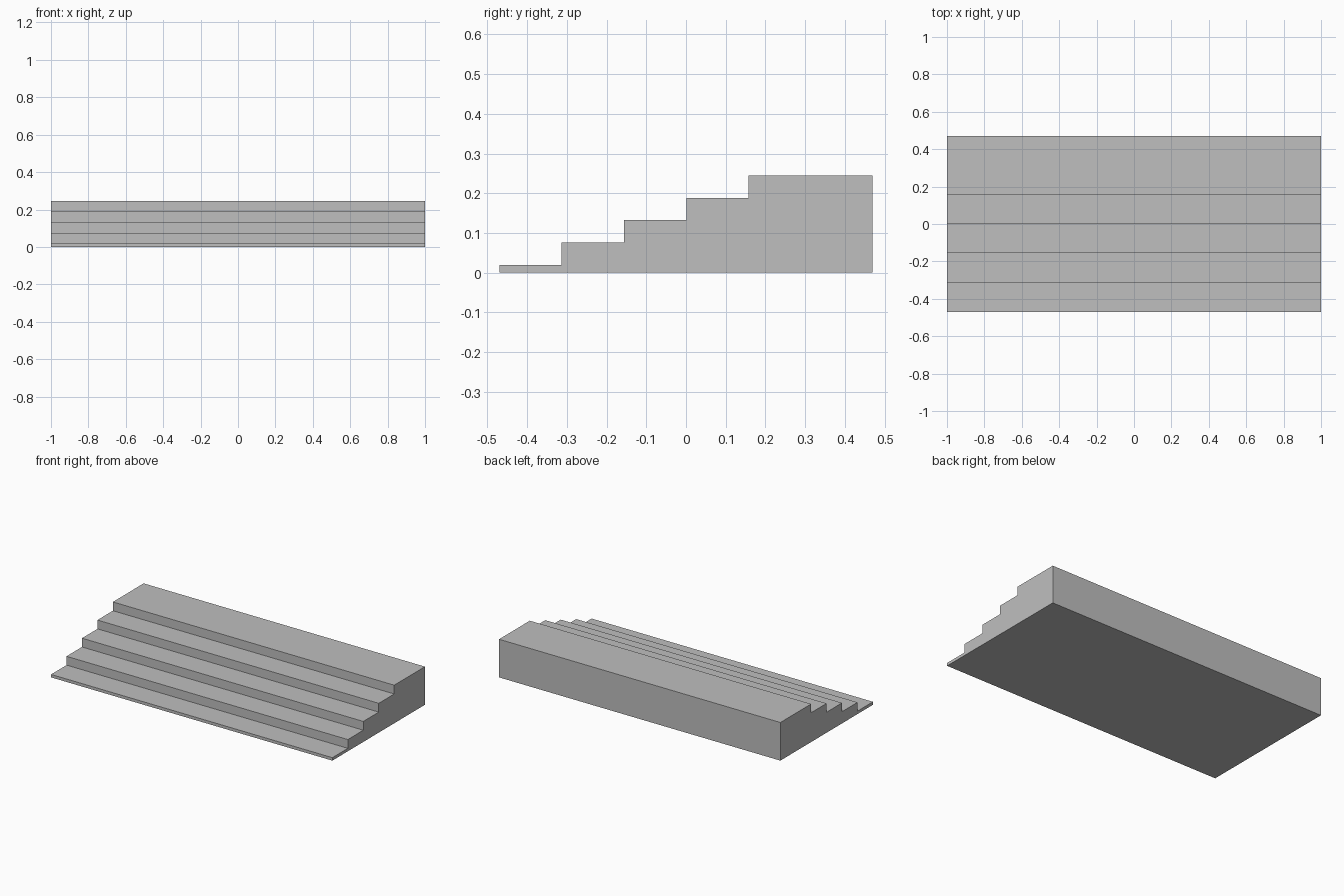
import bpy
import bmesh
from mathutils import Vector

cube = bpy.data.objects.get("Cube")
if cube:
    bpy.data.objects.remove(cube, do_unlink=True)

HALF_WIDTH = 1.0
HALF_DEPTH = 0.47
TREAD = 0.157        # depth of each step
FIRST_RISE = 0.019   # low front step
RISE = 0.0565        # height of each later step
STEPS = 5

# Plain grey stone
stone = bpy.data.materials.new("grey stone")
stone.use_nodes = True
colour = (0.52, 0.52, 0.52, 1)
stone.diffuse_color = colour
stone.node_tree.nodes["Principled BSDF"].inputs["Base Color"].default_value = colour

# Stepped side profile as (y, z): base corners, then a riser and tread per step
profile = [(HALF_DEPTH, 0), (-HALF_DEPTH, 0)]
for i in range(STEPS):
    z = FIRST_RISE + i * RISE
    front = -HALF_DEPTH + i * TREAD
    back = HALF_DEPTH if i == STEPS - 1 else front + TREAD
    profile += [(front, z), (back, z)]

# Extrude the profile across the full width
bm = bmesh.new()
side = bm.faces.new([bm.verts.new((-HALF_WIDTH, y, z)) for y, z in profile])
result = bmesh.ops.extrude_face_region(bm, geom=[side], use_keep_orig=True)
moved = [v for v in result["geom"] if isinstance(v, bmesh.types.BMVert)]
bmesh.ops.translate(bm, verts=moved, vec=Vector((2 * HALF_WIDTH, 0, 0)))
bmesh.ops.recalc_face_normals(bm, faces=bm.faces)

mesh = bpy.data.meshes.new("staircase")
bm.to_mesh(mesh)
bm.free()
mesh.materials.append(stone)
staircase = bpy.data.objects.new("staircase", mesh)
bpy.context.collection.objects.link(staircase)
